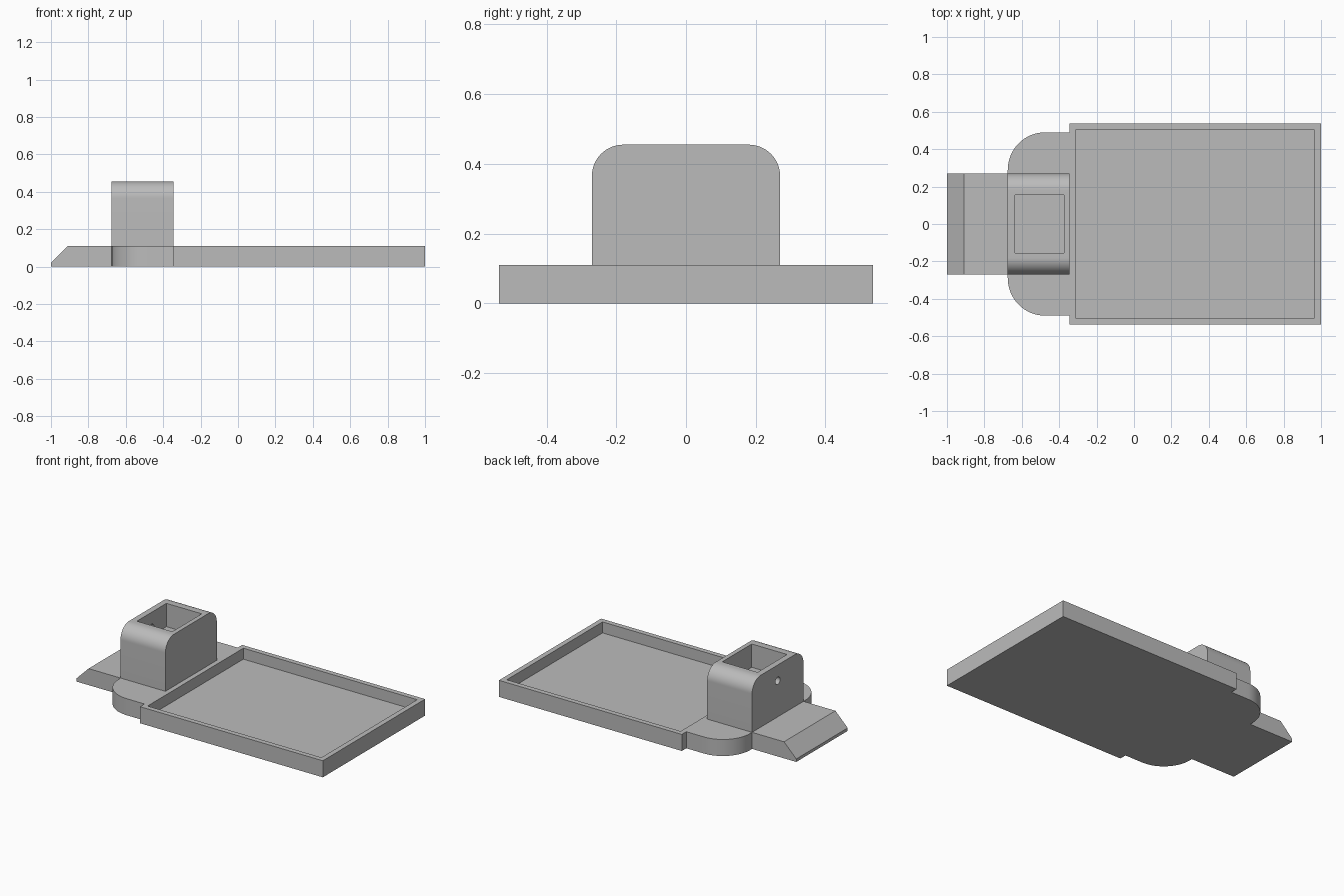
import bpy
import bmesh
from math import cos, sin, pi
from mathutils import Vector

default = bpy.data.objects.get("Cube")
if default:
    bpy.data.objects.remove(default, do_unlink=True)

grey = bpy.data.materials.new("plain grey")
grey.use_nodes = True
tone = (0.5, 0.5, 0.5, 1)
grey.diffuse_color = tone
grey.node_tree.nodes["Principled BSDF"].inputs["Base Color"].default_value = tone

BASE = 0.11        # height of the base plate
SHELF = -0.345     # where the tray begins
FRONT = -0.675     # outer face of the housing


def prism(name, profile, start, push):
    """Extrude a closed profile; start turns each 2D point into 3D."""
    bm = bmesh.new()
    face = bm.faces.new([bm.verts.new(start(a, b)) for a, b in profile])
    moved = bmesh.ops.extrude_face_region(bm, geom=[face])["geom"]
    verts = [v for v in moved if isinstance(v, bmesh.types.BMVert)]
    bmesh.ops.translate(bm, verts=verts, vec=Vector(push))
    bmesh.ops.recalc_face_normals(bm, faces=bm.faces)
    mesh = bpy.data.meshes.new(name)
    bm.to_mesh(mesh)
    bm.free()
    mesh.materials.append(grey)
    obj = bpy.data.objects.new(name, mesh)
    bpy.context.collection.objects.link(obj)
    return obj


def box(name, x0, x1, half_y, z0, z1):
    outline = [(x0, -half_y), (x1, -half_y), (x1, half_y), (x0, half_y)]
    return prism(name, outline, lambda x, y: (x, y, z0), (0, 0, z1 - z0))


def arc(cx, cy, r, a0, a1, steps=16):
    angles = [a0 + (a1 - a0) * i / steps for i in range(steps + 1)]
    return [(cx + r * cos(a), cy + r * sin(a)) for a in angles]


def cut(obj, cutter):
    mod = obj.modifiers.new("cut", "BOOLEAN")
    mod.operation = "DIFFERENCE"
    mod.solver = "EXACT"
    mod.object = cutter
    activate(obj)
    bpy.ops.object.modifier_apply(modifier=mod.name)
    bpy.data.objects.remove(cutter, do_unlink=True)


def activate(obj):
    bpy.ops.object.select_all(action="DESELECT")
    obj.select_set(True)
    bpy.context.view_layer.objects.active = obj


# Shallow open tray
tray = box("tray", SHELF, 1, 0.537, 0, BASE)
cut(tray, box("tray_cutter", -0.313, 0.966, 0.503, 0.037, 0.3))

# Base shoulder with two rounded outer corners
r, half = 0.2, 0.49
outline = [(SHELF, -half), (SHELF, half)]
outline += arc(FRONT + r, half - r, r, pi / 2, pi)
outline += arc(FRONT + r, r - half, r, pi, 1.5 * pi)
shoulder = prism("base_shoulder", outline, lambda x, y: (x, y, 0), (0, 0, BASE))

# Tongue with a bevelled tip
side = [(-1, 0), (FRONT, 0), (FRONT, BASE), (-0.91, BASE), (-1, 0.02)]
tongue = prism("tongue", side, lambda x, z: (x, -0.27, z), (0, 0.54, 0))

# Housing with rounded top edges, a square pocket and a cable hole
r, half, top = 0.09, 0.27, 0.455
outline = [(-half, BASE), (half, BASE)]
outline += arc(half - r, top - r, r, 0, pi / 2)
outline += arc(r - half, top - r, r, pi / 2, pi)
housing = prism("housing", outline, lambda y, z: (FRONT, y, z),
                (SHELF - FRONT, 0, 0))
cut(housing, box("pocket_cutter", -0.635, -0.375, 0.155, 0.30, 0.6))
circle = arc(0, 0.35, 0.025, 0, 2 * pi, 24)[:-1]
cut(housing, prism("hole_cutter", circle, lambda y, z: (-0.72, y, z), (0.15, 0, 0)))

for part in (shoulder, housing):
    activate(part)
    bpy.ops.object.shade_smooth_by_angle(angle=pi / 6)
